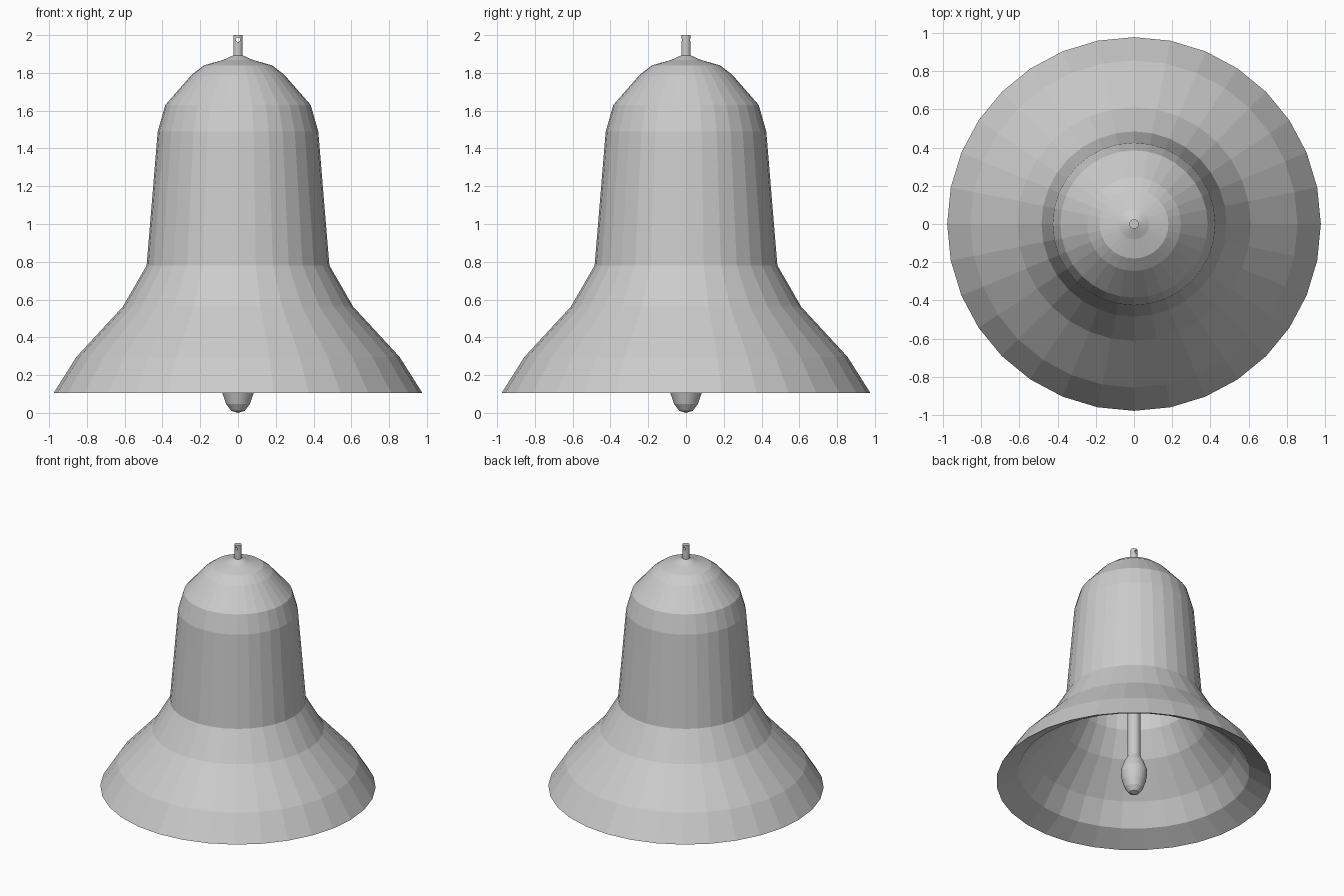
import bpy, bmesh
from math import pi, cos, sin

if "Cube" in bpy.data.objects:
    bpy.data.objects.remove(bpy.data.objects["Cube"])


def lathe(name, profile, sides=32):
    """Revolve (radius, height) points around z; radius 0 becomes a pole."""
    bm = bmesh.new()
    rings = []
    for r, z in profile:
        if r == 0:
            rings.append([bm.verts.new((0, 0, z))] * sides)
        else:
            rings.append([bm.verts.new((r * cos(2 * pi * i / sides),
                                        r * sin(2 * pi * i / sides), z))
                          for i in range(sides)])
    for a, b in zip(rings, rings[1:]):
        for i in range(sides):
            j = (i + 1) % sides
            corners = list(dict.fromkeys((a[i], a[j], b[j], b[i])))
            if len(corners) > 2:
                bm.faces.new(corners)
    bmesh.ops.recalc_face_normals(bm, faces=bm.faces)
    mesh = bpy.data.meshes.new(name)
    bm.to_mesh(mesh)
    bm.free()
    ob = bpy.data.objects.new(name, mesh)
    bpy.context.collection.objects.link(ob)
    return ob


# Bell body: outer skin, and a smaller copy of it inside joined by a sloped lip
outer = [(0.977, 0.104), (0.855, 0.297), (0.61, 0.562), (0.484, 0.78),
         (0.425, 1.49), (0.385, 1.63), (0.245, 1.79), (0.18, 1.84),
         (0.08, 1.868), (0.02, 1.895), (0, 1.897)]
inner = [(r * 0.84, 0.19 + (z - 0.104) * 0.84) for r, z in reversed(outer)]
lathe("bell_body", inner + outer)

# Clapper: teardrop weight on a long rod hung from the crown
lathe("clapper", [(0, 0.0), (0.036, 0.011), (0.063, 0.047), (0.083, 0.105),
                  (0.094, 0.165), (0.091, 0.2), (0.07, 0.26), (0.046, 0.305),
                  (0.046, 1.84), (0, 1.85)])

# Hanging stem with a cross hole for a cord
stem = lathe("hanging_stem", [(0, 1.87), (0.025, 1.87), (0.025, 2.0), (0, 2.0)])
bpy.ops.mesh.primitive_cylinder_add(vertices=16, radius=0.012, depth=0.2,
                                    location=(0, 0, 1.975), rotation=(pi / 2, 0, 0))
cutter = bpy.context.object
cutter.name = "stem_hole_cutter"
cutter.hide_render = True
mod = stem.modifiers.new("cord_hole", 'BOOLEAN')
mod.operation = 'DIFFERENCE'
mod.solver = 'EXACT'
mod.object = cutter
bpy.context.view_layer.objects.active = stem
bpy.ops.object.modifier_apply(modifier=mod.name)
bpy.data.objects.remove(cutter)
